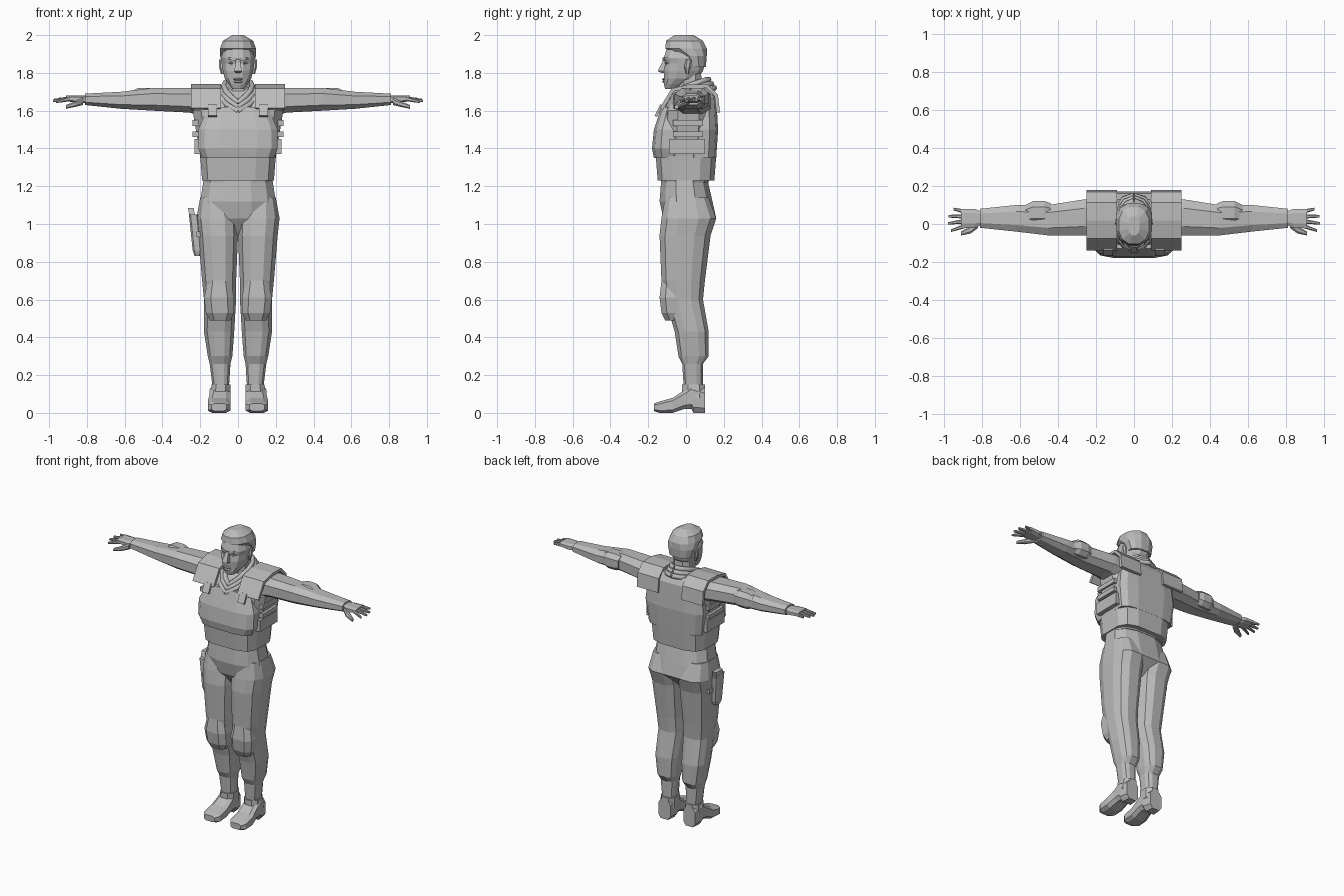
import bpy, bmesh
from math import sin, cos, pi, copysign

cube = bpy.data.objects.get("Cube")
if cube:
    bpy.data.objects.remove(cube, do_unlink=True)

colour = (.5, .5, .5, 1)
grey = bpy.data.materials.new("plain_grey")
grey.use_nodes = True
grey.diffuse_color = colour
grey.node_tree.nodes["Principled BSDF"].inputs["Base Color"].default_value = colour


def finish(name, data, mirror):
    """Put the data in the scene as a named part, mirrored across x if asked."""
    part = bpy.data.objects.new(name, data)
    data.materials.append(grey)
    bpy.context.collection.objects.link(part)
    if mirror:
        part.modifiers.new("Mirror", "MIRROR")
    return part


def outline(sides, power):
    """Unit outline between an ellipse (power 2) and a box (high power)."""
    widest = cos(pi / sides) ** (2 / power)
    for i in range(sides):
        angle = 2 * pi * (i + .5) / sides
        yield [copysign(abs(f) ** (2 / power), f) / widest for f in (cos(angle), sin(angle))]


def loft(name, rows, axis="z", sides=8, power=2.6, mirror=True):
    """Skin over rows of (position, low a, high a, low b, high b) along an axis."""
    bm = bmesh.new()
    rings = []
    for position, low_a, high_a, low_b, high_b in rows:
        ring = []
        for u, v in outline(sides, power):
            a = (low_a + high_a + u * (high_a - low_a)) / 2
            b = (low_b + high_b + v * (high_b - low_b)) / 2
            places = {"x": (position, a, b), "y": (a, position, b), "z": (a, b, position)}
            ring.append(bm.verts.new(places[axis]))
        rings.append(ring)
    for low, high in zip(rings, rings[1:]):
        for i in range(sides):
            j = (i + 1) % sides
            bm.faces.new((low[i], low[j], high[j], high[i]))
    bm.faces.new(rings[0])
    bm.faces.new(rings[-1])
    bmesh.ops.recalc_face_normals(bm, faces=bm.faces)
    mesh = bpy.data.meshes.new(name)
    bm.to_mesh(mesh)
    bm.free()
    return finish(name, mesh, mirror)


def body(name, rows, sides=12, power=2.6):
    """Centred upright part from rows of (height, half width, front, back)."""
    full = [(height, -half, half, front, back) for height, half, front, back in rows]
    return loft(name, full, sides=sides, power=power, mirror=False)


def box(name, width, depth, height, mirror=True):
    """Plain box from a (low, high) pair for each direction."""
    return loft(name, [(level, *width, *depth) for level in height], sides=4, mirror=mirror)


def roll(name, points, radius):
    """Mirrored faceted cord through the points."""
    curve = bpy.data.curves.new(name, "CURVE")
    curve.dimensions = "3D"
    curve.bevel_depth = radius
    curve.bevel_resolution = 1
    curve.use_fill_caps = True
    line = curve.splines.new("POLY")
    line.points.add(len(points) - 1)
    for point, place in zip(line.points, points):
        point.co = (*place, 1)
    return finish(name, curve, True)


def sheet(name, inner, outer, profile, thickness):
    """Mirrored bent slab: a (y, z) profile spread between two x positions."""
    count = len(profile)
    verts = [(x, y, z) for x in (inner, outer) for y, z in profile]
    faces = [(i, i + 1, count + i + 1, count + i) for i in range(count - 1)]
    mesh = bpy.data.meshes.new(name)
    mesh.from_pydata(verts, [], faces)
    part = finish(name, mesh, False)
    solid = part.modifiers.new("Thickness", "SOLIDIFY")
    solid.thickness = thickness
    solid.offset = 0
    part.modifiers.new("Mirror", "MIRROR")
    return part


# Trousers
body("pelvis", [(.94, .05, -.06, .07), (1.03, .19, -.12, .16),
                (1.12, .2, -.14, .14), (1.25, .18, -.13, .11)])
loft("leg", [(.1, .05, .13, -.01, .09), (.26, .04, .15, -.02, .09),
             (.3, .03, .16, -.04, .12), (.43, .02, .18, -.06, .12),
             (.6, .01, .18, -.11, .09), (.7, .01, .19, -.13, .1),
             (.94, 0, .21, -.14, .13), (1.03, 0, .22, -.13, .16),
             (1.14, .03, .2, -.11, .12)], sides=12)
loft("knee_pad", [(.49, .04, .15, -.11, 0), (.53, .02, .17, -.13, 0),
                  (.61, .02, .18, -.14, 0), (.7, .04, .16, -.13, 0)], power=3)

# Boots: foot with raised arch and heel, then the shaft
loft("boot", [(-.17, .06, .14, .01, .05), (-.14, .04, .16, 0, .06),
              (-.07, .04, .16, 0, .08), (-.01, .04, .15, .02, .12),
              (.03, .04, .15, .02, .15), (.04, .04, .15, 0, .15),
              (.1, .05, .14, 0, .13)], axis="y", power=3.5)
loft("boot_shaft", [(.08, .04, .15, -.02, .1), (.15, .04, .14, -.02, .1)])

# Torso and armour vest
body("torso", [(1.22, .18, -.13, .12), (1.36, .2, -.14, .14), (1.6, .24, -.12, .15),
               (1.67, .21, -.08, .15), (1.72, .13, -.03, .12)], power=3)
body("waist_band", [(1.23, .19, -.15, .15), (1.36, .2, -.16, .16)], power=3.6)
body("front_plate", [(1.35, .19, -.17, 0), (1.4, .21, -.18, 0),
                     (1.5, .21, -.17, 0), (1.62, .16, -.13, 0)], power=3.6)
body("back_plate", [(1.35, .2, 0, .16), (1.5, .22, 0, .17),
                    (1.67, .2, 0, .16), (1.72, .16, 0, .13)], power=3.6)
box("side_panel", (.18, .23), (-.09, .1), (1.37, 1.45))
for name, level in (("lower", 1.46), ("upper", 1.52)):
    box(name + "_side_strap", (.19, .24), (-.07, .09), (level, level + .03))
sheet("shoulder_pad", .09, .25, [(-.13, 1.61), (-.07, 1.71), (.02, 1.73),
                                 (.11, 1.73), (.16, 1.68), (.17, 1.59)], .02)
sheet("shoulder_buckle", .11, .16, [(-.16, 1.57), (-.13, 1.63)], .014)

# Collar: stacked rolls rising from the throat to the nape
for layer in range(3):
    grow = .015 * layer
    turns = [pi * i / 6 for i in range(7)]
    roll(f"collar_roll_{layer + 1}",
         [((.075 + grow) * sin(turn), .01 - (.11 + grow) * cos(turn),
           1.64 + .125 * sin(turn / 2) - 1.5 * grow) for turn in turns], .016)

# Arms
loft("arm", [(.17, -.07, .13, 1.57, 1.71), (.26, -.06, .13, 1.59, 1.72),
             (.45, -.06, .1, 1.6, 1.72), (.62, -.04, .1, 1.61, 1.7),
             (.81, -.02, .08, 1.63, 1.69)], axis="x")
loft("elbow_pad", [(.44, 0, .11, 1.62, 1.71), (.47, 0, .12, 1.61, 1.72),
                   (.53, 0, .12, 1.61, 1.72), (.57, 0, .1, 1.62, 1.7)], axis="x")
loft("hand", [(.79, 0, .06, 1.64, 1.68), (.84, -.02, .08, 1.64, 1.68),
              (.91, -.02, .08, 1.65, 1.68)], axis="x", power=3)
for i, finger in enumerate(("index", "middle", "ring", "little")):
    root = .025 * i - .01
    tip = .038 * i - .035
    reach = .98 - .01 * (i - 1.3) ** 2
    drop = 1.64 + .005 * i
    loft(finger + "_finger", [(.89, root - .012, root + .012, 1.65, 1.675),
                              (reach, tip - .007, tip + .007, drop, drop + .013)], axis="x")
loft("thumb", [(.82, -.02, .02, 1.63, 1.67), (.86, -.05, -.01, 1.62, 1.65),
               (.91, -.06, -.04, 1.61, 1.63)], axis="x")

# Head and hair
body("neck", [(1.6, .07, -.05, .09), (1.8, .06, -.04, .08)], sides=8)
body("head", [(1.715, .03, -.11, -.05), (1.74, .05, -.117, 0), (1.77, .07, -.115, .06),
              (1.81, .08, -.117, .09), (1.85, .086, -.108, .1), (1.88, .09, -.117, .1),
              (1.97, .06, -.09, .08)], power=2.3)
body("hair", [(1.83, .08, 0, .105), (1.89, .095, -.03, .11), (1.93, .095, -.11, .11),
              (1.97, .08, -.105, .09), (2, .03, -.06, .04)], power=2.3)

# Face
body("nose", [(1.8, .014, -.13, -.09), (1.81, .02, -.15, -.09),
              (1.87, .01, -.12, -.09)], sides=4)
loft("brow", [(.01, -.124, -.09, 1.865, 1.88), (.045, -.115, -.08, 1.87, 1.885),
              (.07, -.085, -.05, 1.865, 1.88)], axis="x", sides=4)
loft("eye", [(.02, -.112, -.08, 1.85, 1.855), (.035, -.112, -.08, 1.845, 1.86),
             (.05, -.1, -.07, 1.85, 1.855)], axis="x")
for lip, level in (("upper_lip", 1.767), ("lower_lip", 1.753)):
    body(lip, [(level + shift, .025 - abs(shift), -.127 + abs(shift), -.09)
               for shift in (-.006, 0, .006)], sides=8)
loft("ear", [(1.795, .07, .09, 0, .015), (1.83, .07, .1, -.01, .025),
             (1.87, .07, .1, 0, .03)])

# Thigh holster on the right side
loft("holster", [(.83, -.23, -.2, -.05, 0), (.86, -.24, -.19, -.06, .01),
                 (1.05, -.26, -.21, -.06, .03)], power=4, mirror=False)
loft("pistol_grip", [(1.03, -.255, -.225, -.04, .03), (1.085, -.265, -.235, -.02, .05)],
     sides=4, mirror=False)
box("holster_strap", (-.22, -.18), (-.08, .06), (.93, .96), mirror=False)
